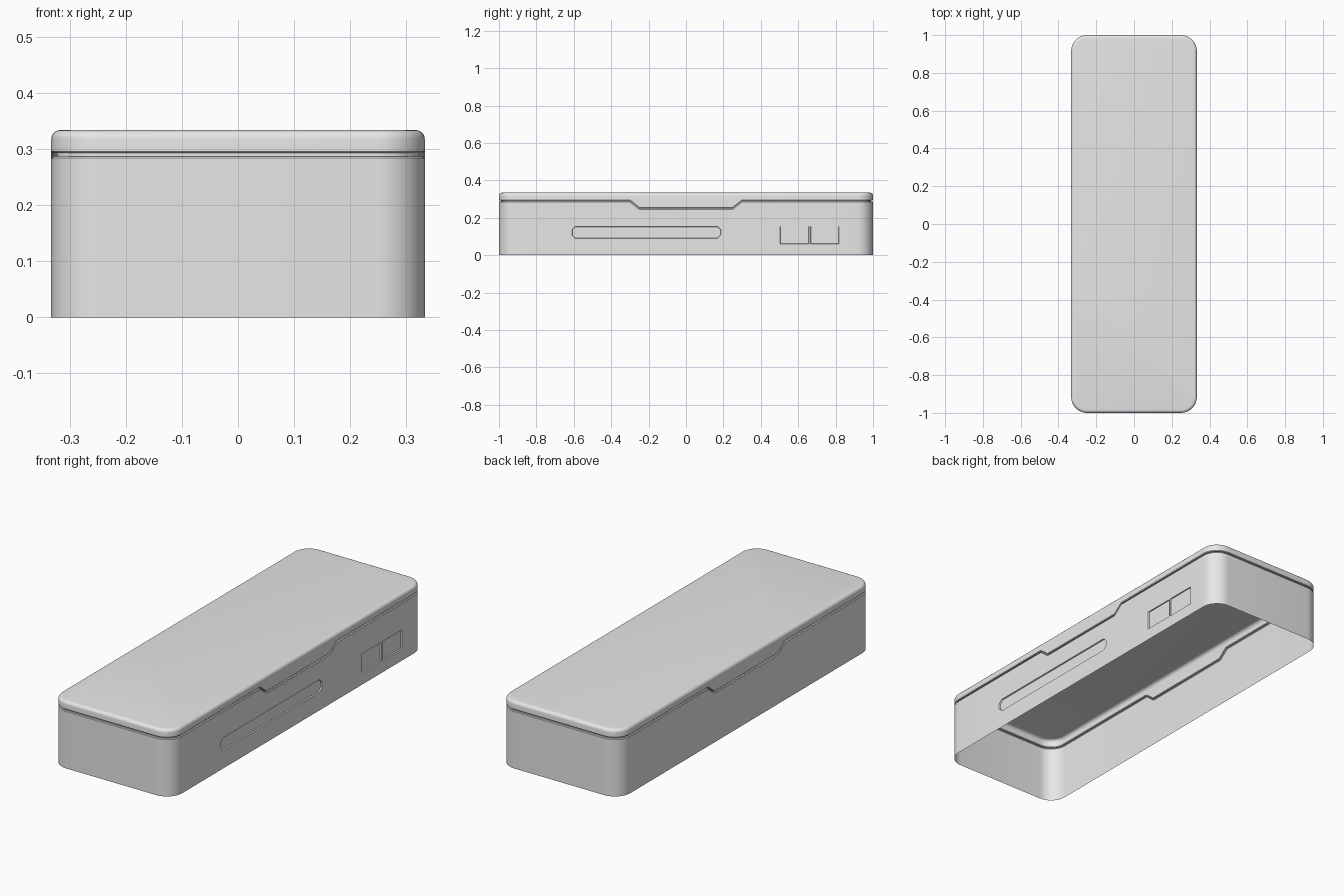
import bpy, bmesh, math
from mathutils import Vector

if "Cube" in bpy.data.objects:
    bpy.data.objects.remove(bpy.data.objects["Cube"], do_unlink=True)

HALF_X, HALF_Y, HEIGHT, RADIUS = 0.333, 1.0, 0.334, 0.085
NOTCH = [-0.3, -0.25, 0.25, 0.3]   # where the seam bends on the long sides

grey = bpy.data.materials.new("light grey")
grey.use_nodes = True
grey.diffuse_color = (0.8, 0.8, 0.8, 1)
grey.node_tree.nodes["Principled BSDF"].inputs["Base Color"].default_value = (0.8, 0.8, 0.8, 1)


def outline(inset):
    """Rounded rectangle, counter-clockwise, with extra points at the notches."""
    pts, r, steps = [], RADIUS - inset, 10
    corners = [(1, 1), (-1, 1), (-1, -1), (1, -1)]
    for k, (sx, sy) in enumerate(corners):
        for i in range(steps + 1):
            a = math.pi / 2 * (k + i / steps)
            pts.append((sx * (HALF_X - RADIUS) + r * math.cos(a),
                        sy * (HALF_Y - RADIUS) + r * math.sin(a)))
        if k == 1:
            pts += [(inset - HALF_X, y) for y in reversed(NOTCH)]
        if k == 3:
            pts += [(HALF_X - inset, y) for y in NOTCH]
    return pts


def seam(y):
    """Height of the joint between base and lid."""
    t = min(max((abs(y) - 0.25) / 0.05, 0), 1)
    return 0.25 + 0.04 * t


def loft(bm, rings, cap=False):
    """Skin rings of (inset, height, follows the seam)."""
    loops = []
    for inset, z, on_seam in rings:
        loops.append([bm.verts.new((x, y, z + (seam(y) if on_seam else 0)))
                      for x, y in outline(inset)])
    for a, b in zip(loops, loops[1:]):
        for i in range(len(a)):
            j = (i + 1) % len(a)
            bm.faces.new((a[i], a[j], b[j], b[i]))
    if cap:
        bm.faces.new(loops[-1])


def finish(bm, name):
    mesh = bpy.data.meshes.new(name)
    bm.normal_update()
    bm.to_mesh(mesh)
    bm.free()
    mesh.materials.append(grey)
    ob = bpy.data.objects.new(name, mesh)
    bpy.context.collection.objects.link(ob)
    bpy.ops.object.select_all(action="DESELECT")
    ob.select_set(True)
    bpy.context.view_layer.objects.active = ob
    bpy.ops.object.shade_smooth_by_angle(angle=math.radians(35))


def cut(bm, faces, point, normal):
    geom = set(faces)
    for f in faces:
        geom.update(f.edges)
        geom.update(f.verts)
    bmesh.ops.bisect_plane(bm, geom=list(geom), plane_co=point, plane_no=normal)


def recess(bm, y0, y1, z0, z1, corner=0):
    """Sink a panel into the flat +x wall."""
    cy, cz, hy, hz = (y0 + y1) / 2, (z0 + z1) / 2, (y1 - y0) / 2, (z1 - z0) / 2

    def wall():
        return [f for f in bm.faces if all(abs(v.co.x - HALF_X) < 1e-5 for v in f.verts)]

    def inside(f):
        c = f.calc_center_median()
        dy, dz = abs(c.y - cy), abs(c.z - cz)
        return dy < hy and dz < hz and dy + dz < hy + hz - corner

    for y in (y0, y1):
        cut(bm, wall(), Vector((0, y, 0)), Vector((0, 1, 0)))
    for z in (z0, z1):
        cut(bm, wall(), Vector((0, 0, z)), Vector((0, 0, 1)))
    if corner:
        for sy in (-1, 1):
            for sz in (-1, 1):
                cut(bm, [f for f in wall() if inside(f)],
                    Vector((0, cy + sy * (hy - corner), cz + sz * hz)),
                    Vector((0, sy, sz)))
    bm.normal_update()
    bmesh.ops.inset_region(bm, faces=[f for f in wall() if inside(f)],
                           thickness=0.002, depth=-0.006, use_even_offset=True)


# Base: open-bottomed wall with a shallow groove along its top edge
bm = bmesh.new()
loft(bm, [(0, 0, False), (0, -0.006, True), (0.003, -0.003, True),
          (0.01, -0.003, True), (0.01, 0.003, True)])
# Long slot and two small buttons on one side
recess(bm, -0.61, 0.187, 0.09, 0.153, corner=0.018)
recess(bm, 0.503, 0.657, 0.06, 0.153)
recess(bm, 0.665, 0.818, 0.06, 0.153)
finish(bm, "base")

# Lid: rounded top edge, with a tab down each long side
bm = bmesh.new()
BEVEL = 0.016
rings = [(0.01, 0.003, True), (0.003, 0.003, True), (0, 0.006, True)]
for i in range(6):
    a = math.pi / 2 * i / 5
    rings.append((BEVEL * (1 - math.cos(a)), HEIGHT - BEVEL * (1 - math.sin(a)), False))
loft(bm, rings, cap=True)
finish(bm, "lid")
